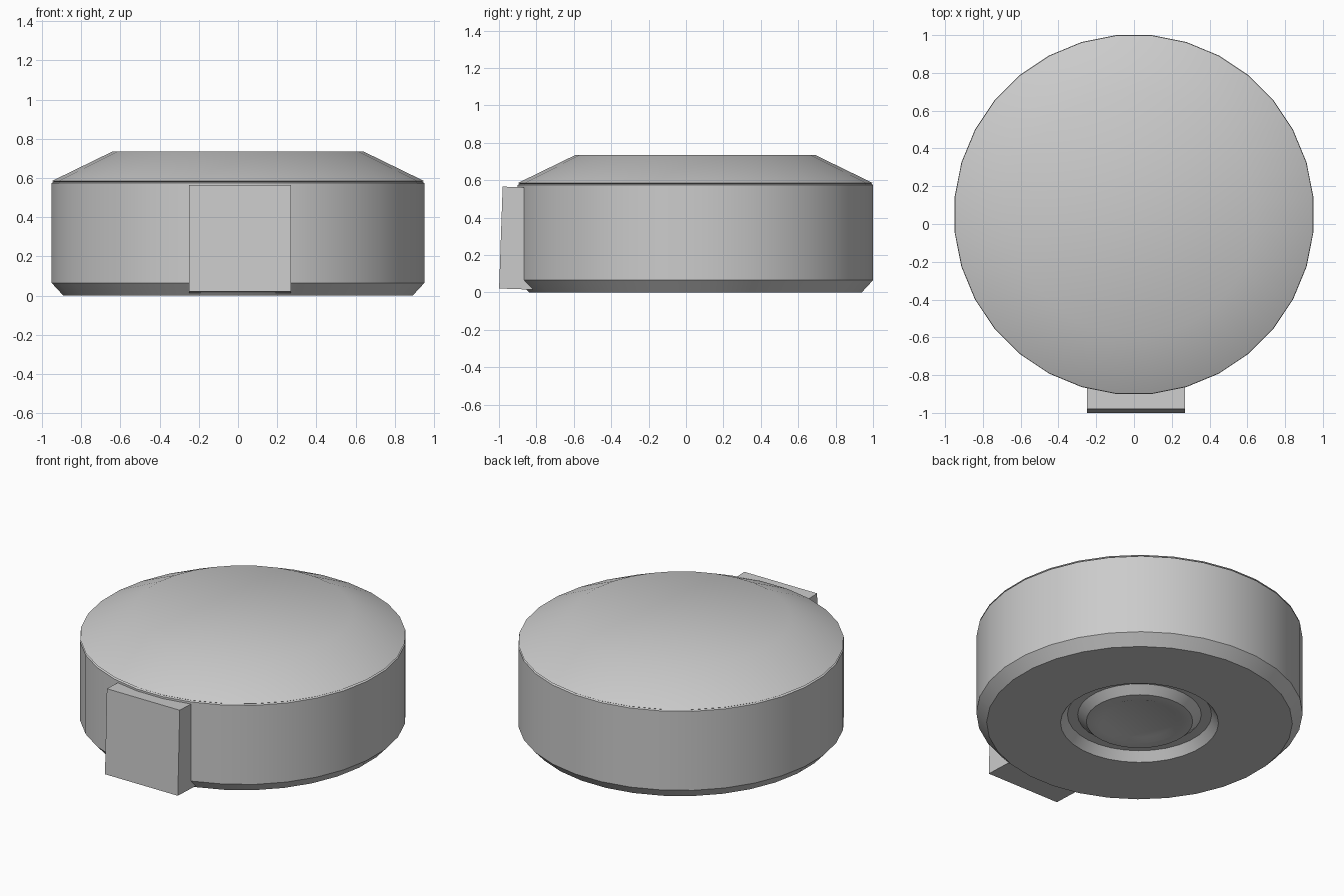
import bpy, bmesh
from math import cos, sin, pi, radians

if "Cube" in bpy.data.objects:
    bpy.data.objects.remove(bpy.data.objects["Cube"])

SIDES = 32
CENTRE_Y = 0.05


def lathe(name, profile):
    """Revolve (radius, z) points, listed bottom to top, and cap both ends."""
    bm = bmesh.new()
    rings = []
    for r, z in profile:
        r /= cos(pi / SIDES)  # radius is given across the flats
        rings.append([bm.verts.new((r * cos((i + 0.5) * 2 * pi / SIDES),
                                    r * sin((i + 0.5) * 2 * pi / SIDES), z))
                      for i in range(SIDES)])
    for a, b in zip(rings, rings[1:]):
        for i in range(SIDES):
            j = (i + 1) % SIDES
            bm.faces.new((a[i], a[j], b[j], b[i]))
    bm.faces.new(rings[0][::-1])
    bm.faces.new(rings[-1])
    bmesh.ops.recalc_face_normals(bm, faces=bm.faces)
    me = bpy.data.meshes.new(name)
    bm.to_mesh(me)
    bm.free()
    ob = bpy.data.objects.new(name, me)
    bpy.context.collection.objects.link(ob)
    ob.location.y = CENTRE_Y
    bpy.context.view_layer.objects.active = ob
    ob.select_set(True)
    bpy.ops.object.shade_smooth_by_angle(angle=radians(30))
    ob.select_set(False)
    return ob


# Round body: dished boss inside a recess underneath, chamfered base,
# straight wall, narrow seam and sloping lid in one continuous shell
lathe("round_body", [
    (0.21, 0.025), (0.25, 0.01),
    (0.31, 0.01), (0.36, 0.055),
    (0.42, 0.055), (0.46, 0.0),
    (0.89, 0.0), (0.95, 0.065),
    (0.95, 0.575), (0.94, 0.58),
    (0.948, 0.585), (0.64, 0.735),
])

# Front block, tipped very slightly
bpy.ops.mesh.primitive_cube_add(size=1, location=(0.01, -0.90, 0.29),
                                rotation=(radians(-2), 0, 0))
block = bpy.context.object
block.name = "front_block"
block.scale = (0.52, 0.18, 0.545)
